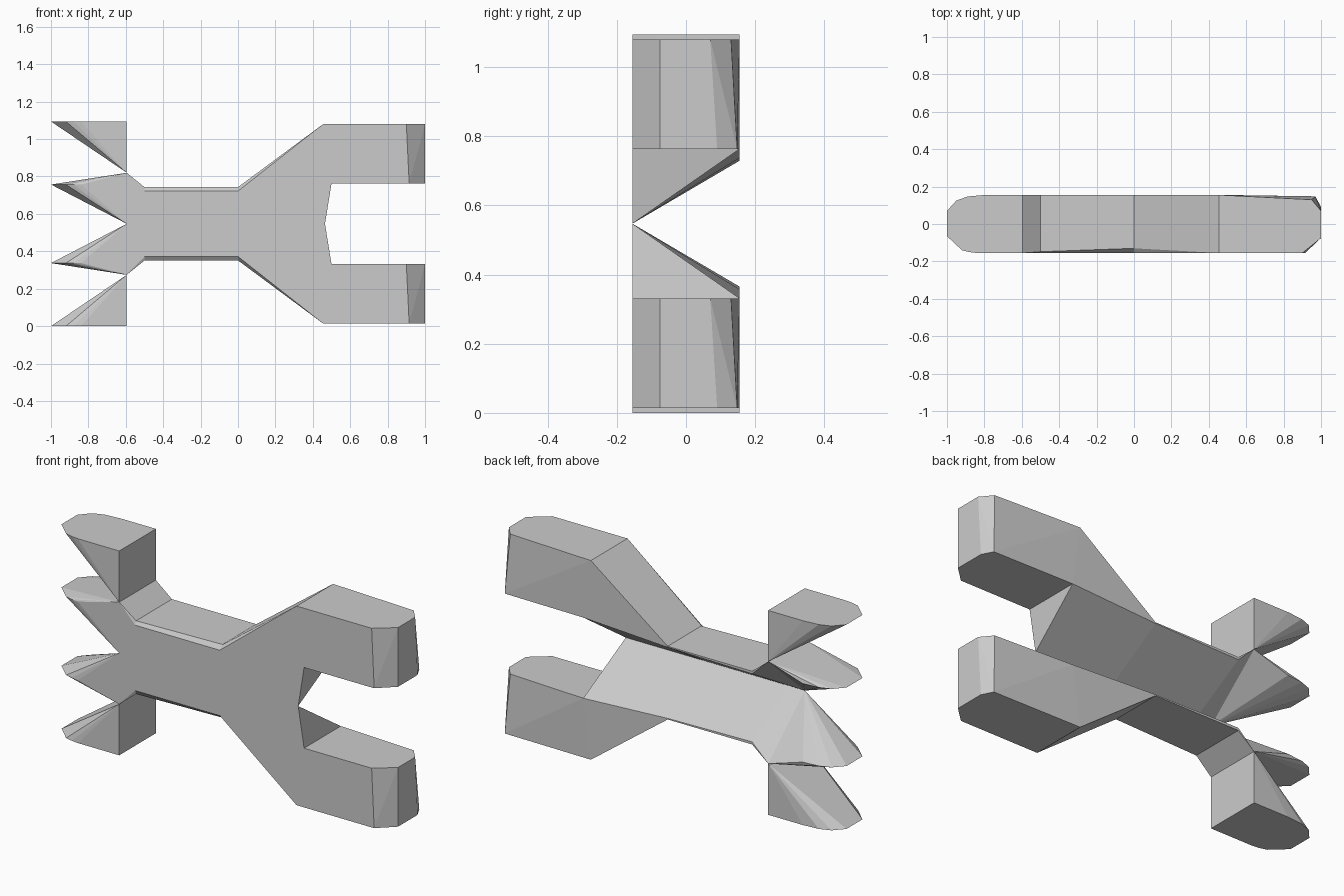
import bpy, bmesh

if "Cube" in bpy.data.objects:
    bpy.data.objects.remove(bpy.data.objects["Cube"])

MID = 0.547   # height of the symmetry plane
W = 0.155     # half thickness


def finish(name, bm, inner=()):
    """Fix normals, drop hidden joining faces, make the object."""
    bmesh.ops.remove_doubles(bm, verts=bm.verts, dist=1e-4)
    bmesh.ops.recalc_face_normals(bm, faces=bm.faces)
    bm.normal_update()
    if inner:
        hidden = [f for f in bm.faces if f.normal.x * inner > 0.9]
        bmesh.ops.delete(bm, geom=hidden, context='FACES')
    me = bpy.data.meshes.new(name)
    bm.to_mesh(me)
    bm.free()
    bpy.context.collection.objects.link(bpy.data.objects.new(name, me))


def hull(name, pts, s, inner=0):
    bm = bmesh.new()
    for x, y, z in pts:
        bm.verts.new((x, y, MID + s * z))
    res = bmesh.ops.convex_hull(bm, input=bm.verts)
    loose = [v for v in bm.verts if not v.link_faces]
    bmesh.ops.delete(bm, geom=loose, context='VERTS')
    bmesh.ops.dissolve_limit(bm, angle_limit=0.005, verts=bm.verts, edges=bm.edges)
    finish(name, bm, inner)


def section(x, zb, zc, yd, ze):
    """Half section: apex, groove lip, outer back, outer front, chamfer, front."""
    return [(x, -W, 0), (x, W, zb), (x, W, zc), (x, yd, zc), (x, -W, ze), (x, -W, 0.1)]


def body(name, s):
    rings = [section(-0.595, 0.273, 0.273, -W, 0.273),
             section(-0.5, 0.182, 0.196, -0.148, 0.175),
             section(0, 0.19, 0.196, -0.13, 0.175),
             [(0.465, -W, 0), (0.5, W, 0.216), (0.455, W, 0.533),
              (0.455, -W, 0.533), (0.455, -W, 0.533), (0.5, -W, 0.216)]]
    bm = bmesh.new()
    vr = [[bm.verts.new((x, y, MID + s * z)) for x, y, z in r] for r in rings]
    for a, b in zip(vr, vr[1:]):
        for i in range(6):
            j = (i + 1) % 6
            bm.faces.new((a[i], a[j], b[j], b[i]))
    end = vr[-1]
    bm.faces.new((end[0], end[1], end[5]))   # wall at the root of the fork
    finish(name, bm)


# rounded tip outlines (x, y)
spike_tip = [(-0.80, W), (-0.89, 0.147), (-0.95, 0.125), (-1, 0.07),
             (-1, -0.065), (-0.92, -0.14), (-0.88, -0.15), (-0.84, -W)]
prong_top = [(0.9, -W), (1, -0.075), (1, 0.07), (0.95, 0.13)]
prong_low = [(0.915, -W), (1, -0.075), (1, 0.09), (0.97, 0.148)]

for side, s in (("upper", 1), ("lower", -1)):
    body(side + "_grooved_body", s)

    # fork prong
    far, near = (prong_top, prong_low) if s > 0 else (prong_low, prong_top)
    pts = [(0.455, y, 0.533) for y in (-W, W)] + [(0.5, y, 0.216) for y in (-W, W)]
    pts += [(x, y, 0.533) for x, y in far] + [(x, y, 0.216) for x, y in near]
    hull(side + "_prong", pts, s, -1)

    # outer spike: flat outside, sloping to an edge
    pts = [(-0.595, y, z) for y in (-W, W) for z in (0.273, 0.547)]
    pts += [(x, y, 0.547) for x, y in spike_tip]
    hull(side + "_outer_spike", pts, s)

    # inner spike: triangular root to rounded blade edge
    pts = [(-0.595, -W, 0), (-0.595, -W, 0.273), (-0.595, W, 0.273)]
    pts += [(x, y, 0.21) for x, y in spike_tip]
    hull(side + "_inner_spike", pts, s, 1)
